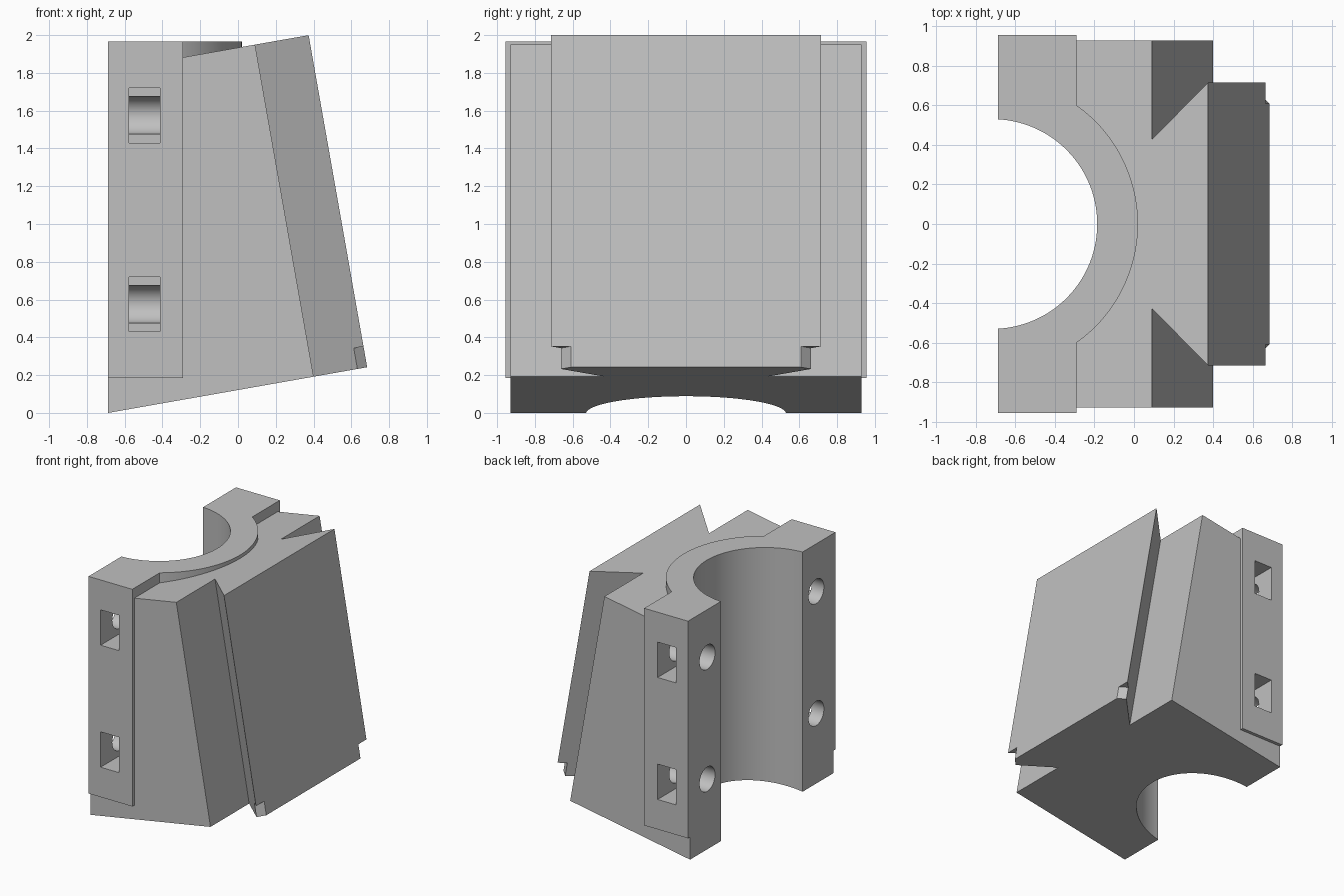
import bpy, bmesh, math
from mathutils import Matrix, Vector

if "Cube" in bpy.data.objects:
    bpy.data.objects.remove(bpy.data.objects["Cube"], do_unlink=True)

BACK = -0.687            # x of the flat clamp face
TILT = math.radians(10)  # lean of the dovetail block
BORE_X, BORE_R = -0.716, 0.53
FLANGE_Z = (0.185, 1.965)

grey = bpy.data.materials.new("plain grey")
grey.use_nodes = True
grey.diffuse_color = (0.53, 0.53, 0.53, 1)
grey.node_tree.nodes["Principled BSDF"].inputs["Base Color"].default_value = grey.diffuse_color

# Tilted frame: the profile lies in the leaning base plane and rises along its normal
tilted = Matrix.Translation((BACK, 0, 0)) @ Matrix.Rotation(-TILT, 4, 'Y')


def finish(name, bm):
    bmesh.ops.recalc_face_normals(bm, faces=bm.faces)
    mesh = bpy.data.meshes.new(name)
    bm.to_mesh(mesh)
    bm.free()
    mesh.materials.append(grey)
    obj = bpy.data.objects.new(name, mesh)
    bpy.context.collection.objects.link(obj)
    return obj


def prism(name, outline, low, high, matrix=Matrix()):
    bm = bmesh.new()
    face = bm.faces.new([bm.verts.new((x, y, low)) for x, y in outline])
    top = bmesh.ops.extrude_face_region(bm, geom=[face])["geom"]
    bmesh.ops.translate(bm, vec=Vector((0, 0, high - low)),
                        verts=[v for v in top if isinstance(v, bmesh.types.BMVert)])
    bm.transform(matrix)
    return finish(name, bm)


def box(name, x, y, z):
    return prism(name, [(x[0], y[0]), (x[1], y[0]), (x[1], y[1]), (x[0], y[1])], *z)


def cylinder(name, radius, depth, matrix, sides):
    bm = bmesh.new()
    bmesh.ops.create_cone(bm, cap_ends=True, segments=sides, radius1=radius,
                          radius2=radius, depth=depth, matrix=matrix)
    return finish(name, bm)


def combine(target, tool, operation):
    mod = target.modifiers.new(operation.lower(), 'BOOLEAN')
    mod.operation, mod.solver, mod.object = operation, 'EXACT', tool
    bpy.context.view_layer.objects.active = target
    bpy.ops.object.modifier_apply(modifier=mod.name)
    bpy.data.objects.remove(tool, do_unlink=True)


# Leaning block with the flared dovetail rail
face_u, neck_u = 1.392, 1.104
half = [(0, 0.928), (neck_u, 0.928), (neck_u, 0.427), (face_u, 0.715)]
mount = prism("dovetail_mount", half + [(u, -y) for u, y in reversed(half)],
              0, 1.785, tilted)

# Chamfered lower corners of the rail
for side in (-1, 1):
    corner = [(face_u + 0.05, 0.56), (face_u - 0.1, 0.71), (face_u + 0.05, 0.86)]
    combine(mount, prism("corner_cutter", [(u, y * side) for u, y in corner],
                         -0.1, 0.112, tilted), 'DIFFERENCE')

# Upright clamp flange and the collar around the bore
z_mid, z_len = sum(FLANGE_Z) / 2, FLANGE_Z[1] - FLANGE_Z[0]
combine(mount, box("flange", (BACK, -0.29), (-0.955, 0.955), FLANGE_Z), 'UNION')
combine(mount, cylinder("collar", 0.736, z_len,
                        Matrix.Translation((BORE_X, 0, z_mid)), 128), 'UNION')

# Flat clamp face and the main bore
combine(mount, box("face_cutter", (-3, BACK), (-2, 2), (-1, 3)), 'DIFFERENCE')
combine(mount, cylinder("bore_cutter", BORE_R, 4,
                        Matrix.Translation((BORE_X, 0, 1)), 128), 'DIFFERENCE')

# Bolt holes with square nut pockets opening on both sides
for side in (-1, 1):
    for z in (0.575, 1.575):
        place = Matrix.Translation((-0.54, side * 0.705, z)) @ Matrix.Rotation(math.pi / 2, 4, 'Y')
        combine(mount, cylinder("bolt_cutter", 0.1, 0.5, place, 48), 'DIFFERENCE')
        y = sorted((side * 0.7, side * 1.1))
        combine(mount, box("pocket_cutter", (-0.577, -0.412), y, (z - 0.145, z + 0.145)), 'DIFFERENCE')

# Smooth the curved walls, keep the edges sharp
bpy.ops.object.select_all(action='DESELECT')
mount.select_set(True)
bpy.context.view_layer.objects.active = mount
bpy.ops.object.shade_smooth_by_angle(angle=math.radians(25))
